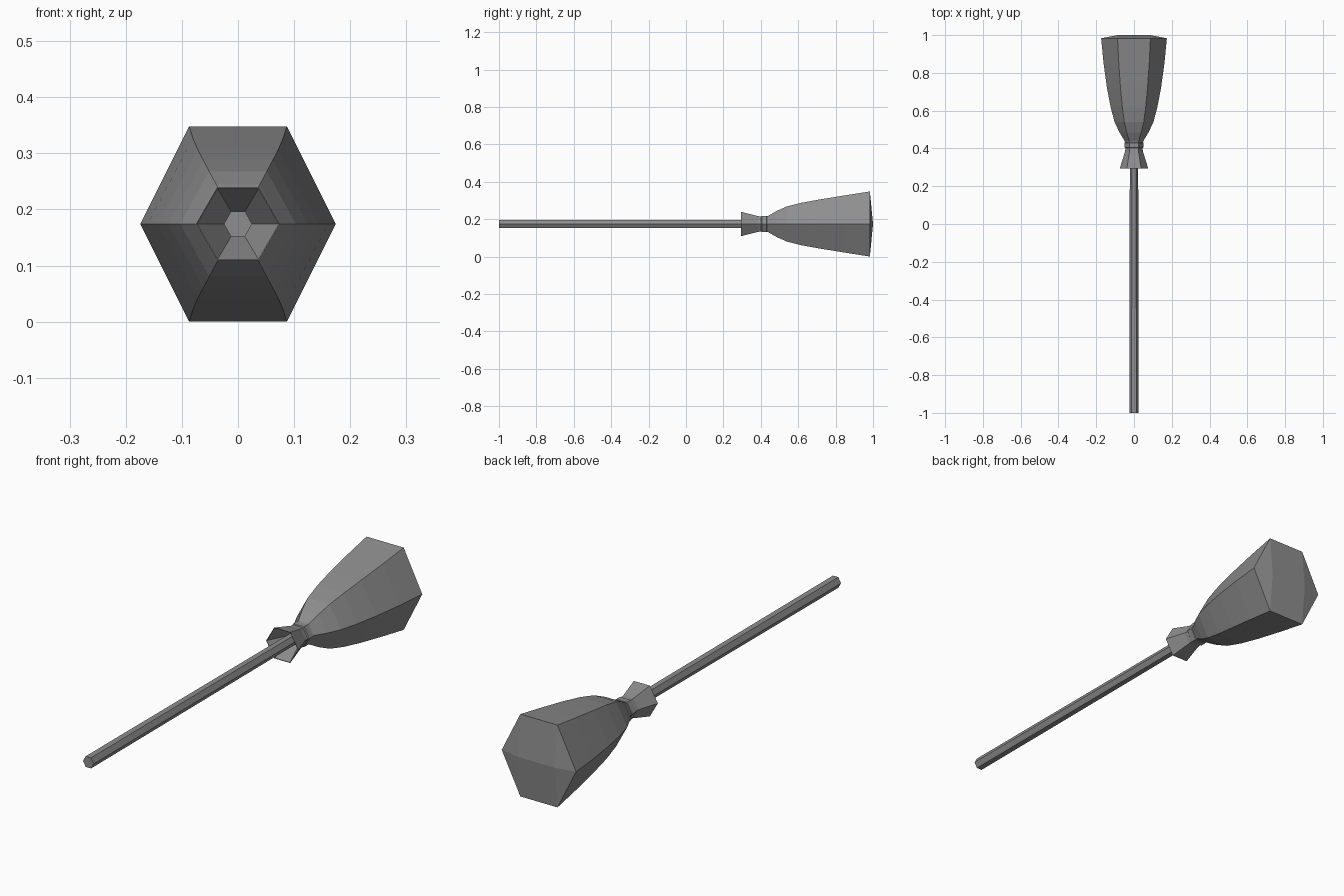
import bpy, bmesh, math

if "Cube" in bpy.data.objects:
    bpy.data.objects.remove(bpy.data.objects["Cube"])

CZ = 0.174  # height of the broom axis

grey = bpy.data.materials.new("grey")
grey.diffuse_color = (0.27, 0.27, 0.27, 1)
grey.use_nodes = True
grey.node_tree.nodes["Principled BSDF"].inputs["Base Color"].default_value = grey.diffuse_color


def hex_ring(bm, y, rx, rz):
    """Six-sided ring around the y axis, corners at the left and right."""
    return [bm.verts.new((rx * math.cos(i * math.pi / 3), y,
                          CZ + rz * math.sin(i * math.pi / 3) / math.sin(math.pi / 3)))
            for i in range(6)]


def lathe(name, profile, cap_start=False, cap_end=False, ridge=None):
    """Loft hexagons through (y, half width, half height)."""
    bm = bmesh.new()
    rings = [hex_ring(bm, *p) for p in profile]
    for a, b in zip(rings, rings[1:]):
        for i in range(6):
            j = (i + 1) % 6
            bm.faces.new((a[i], b[i], b[j], a[j]))
    if cap_start:
        bm.faces.new(rings[0])
    if cap_end:
        bm.faces.new(rings[-1][::-1])
    if ridge:  # end bulging to a short horizontal ridge
        y, x = ridge
        r = rings[-1]
        p, q = bm.verts.new((x, y, CZ)), bm.verts.new((-x, y, CZ))
        for f in ((r[1], r[2], q, p), (r[4], r[5], p, q), (r[0], r[1], p),
                  (r[5], r[0], p), (r[2], r[3], q), (r[3], r[4], q)):
            bm.faces.new(f)
    bmesh.ops.recalc_face_normals(bm, faces=bm.faces)
    me = bpy.data.meshes.new(name)
    bm.to_mesh(me)
    bm.free()
    me.materials.append(grey)
    ob = bpy.data.objects.new(name, me)
    bpy.context.collection.objects.link(ob)
    return ob


# long stick
lathe("handle", [(-1.0, .025, .0225), (-.53, .024, .0222), (.42, .022, .021)], True, True)

# flared open collar with an inner wall
lathe("collar", [(.42, .044, .038), (.385, .047, .042), (.295, .075, .065),
                 (.296, .073, .063), (.40, .024, .022)])

# binding around the neck
lathe("binding", [(.40, .044, .038), (.405, .05, .043), (.43, .05, .043), (.435, .044, .038)],
      True, True)

# bristle bundle widening to the blunt end
lathe("bristles", [(.42, .044, .038), (.44, .05, .044), (.485, .077, .070), (.54, .103, .094),
                   (.62, .124, .114), (.72, .143, .132), (.85, .161, .153), (.983, .174, .174)],
      cap_start=True, ridge=(1.0, .087))
